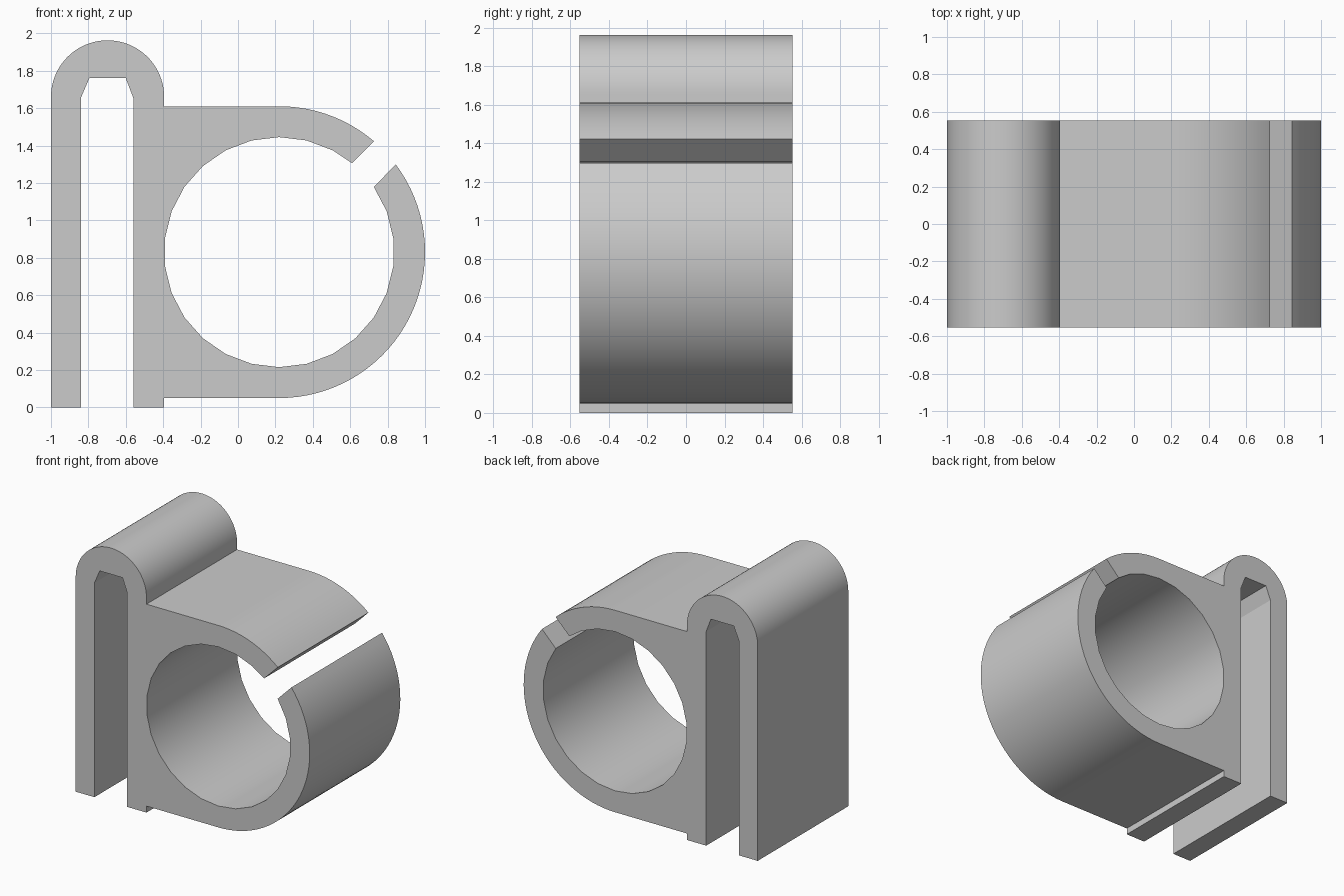
import bpy
import bmesh
from math import cos, sin, radians

cube = bpy.data.objects.get("Cube")
if cube:
    bpy.data.objects.remove(cube)

HALF_DEPTH = 0.553
RING_X, RING_Z = 0.22, 0.83
OUTER_R, BORE_R = 0.78, 0.615
HOOK_X, HOOK_Z, HOOK_R = -0.6975, 1.66, 0.3025


def arc(cx, cz, r, start, end, steps):
    """Points along an arc, angles in degrees."""
    angles = [radians(start + (end - start) * i / steps) for i in range(steps + 1)]
    return [(cx + r * cos(a), cz + r * sin(a)) for a in angles]


# Outline of the clip, walked counter-clockwise from the inner leg
step = 360 / 26
outline = [(-0.56, 0), (-0.395, 0), (-0.395, 0.05)]
outline += arc(RING_X, RING_Z, OUTER_R, -90, 36.9, 34)               # lower jaw
outline += arc(RING_X, RING_Z, BORE_R, 90 - 4 * step, 90 - 28 * step, 24)  # bore
outline += [(0.61, 1.305)]
outline += arc(RING_X, RING_Z, OUTER_R, 49.4, 90, 11)                # upper jaw
outline += [(-0.395, 1.61)]
outline += arc(HOOK_X, HOOK_Z, HOOK_R, 0, 180, 40)                   # rounded hook top
outline += [(-1, 0), (-0.84, 0), (-0.84, 1.655), (-0.795, 1.76),     # slot
            (-0.6, 1.76), (-0.56, 1.655)]

# Extrude the outline through the depth
bm = bmesh.new()
front = bm.faces.new([bm.verts.new((x, -HALF_DEPTH, z)) for x, z in outline])
result = bmesh.ops.extrude_face_region(bm, geom=[front], use_keep_orig=True)
back_verts = [v for v in result["geom"] if isinstance(v, bmesh.types.BMVert)]
bmesh.ops.translate(bm, verts=back_verts, vec=(0, 2 * HALF_DEPTH, 0))
bmesh.ops.recalc_face_normals(bm, faces=bm.faces)

mesh = bpy.data.meshes.new("pipe_clip")
bm.to_mesh(mesh)
bm.free()
clip = bpy.data.objects.new("pipe_clip", mesh)
bpy.context.collection.objects.link(clip)

# Plain grey material
grey = bpy.data.materials.new("light_grey")
grey.use_nodes = True
colour = (0.6, 0.6, 0.6, 1)
grey.diffuse_color = colour
for node in grey.node_tree.nodes:
    if node.type == "BSDF_PRINCIPLED":
        node.inputs["Base Color"].default_value = colour
mesh.materials.append(grey)

# Smooth curves, crisp corners
bpy.ops.object.select_all(action="DESELECT")
clip.select_set(True)
bpy.context.view_layer.objects.active = clip
bpy.ops.object.shade_smooth_by_angle(angle=radians(20))
